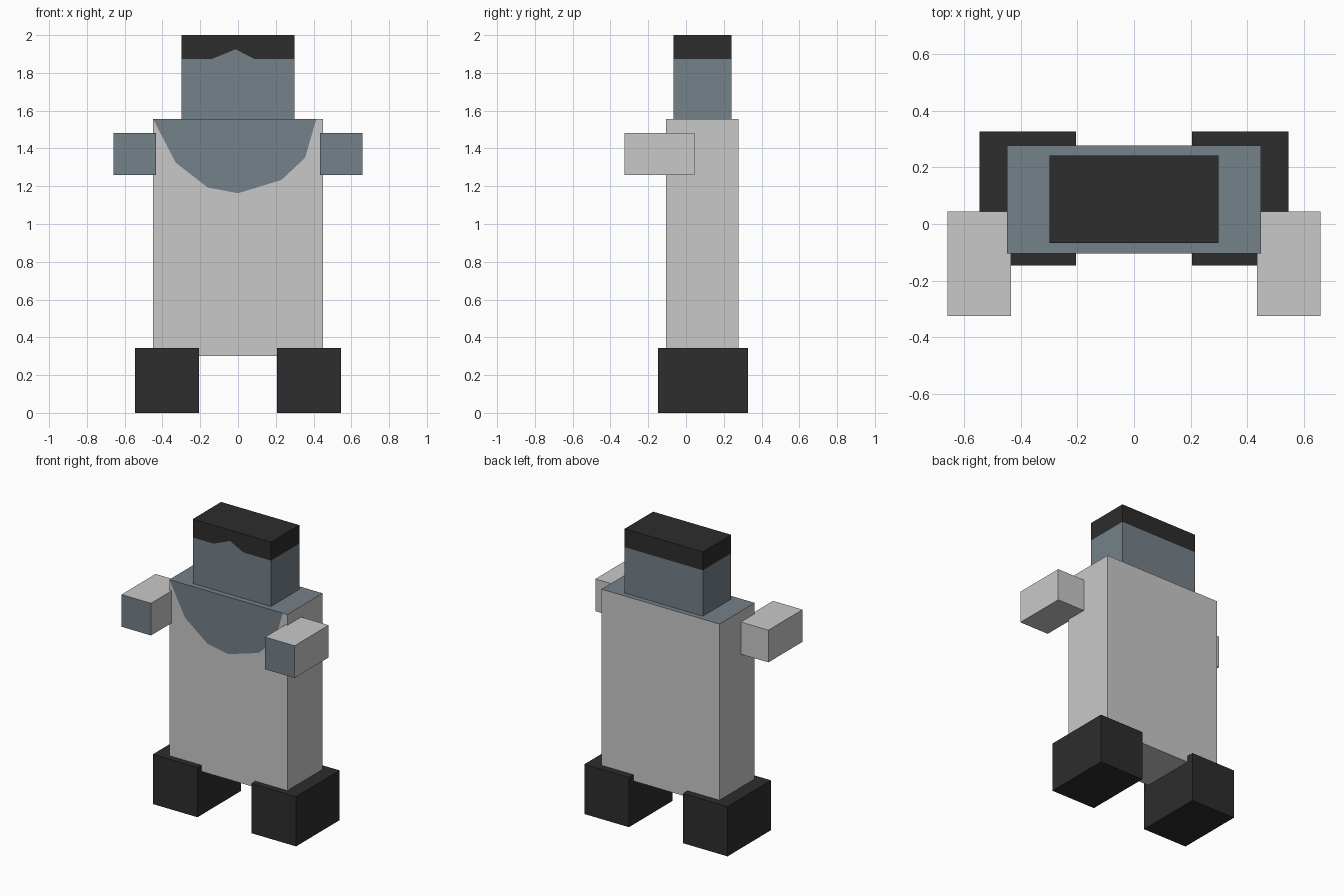
import bpy, bmesh
from mathutils import Vector

if "Cube" in bpy.data.objects:
    bpy.data.objects.remove(bpy.data.objects["Cube"])


def material(name, rgb):
    m = bpy.data.materials.new(name)
    m.diffuse_color = (*rgb, 1)
    m.use_nodes = True
    m.node_tree.nodes["Principled BSDF"].inputs["Base Color"].default_value = m.diffuse_color
    return m


GREY = material("light grey cloth", (0.584, 0.584, 0.584))
SKIN = material("slate blue skin", (0.178, 0.220, 0.254))
BLACK = material("charcoal", (0.026, 0.026, 0.026))


def box(lo, hi):
    """New bmesh box between two corners."""
    bm = bmesh.new()
    bmesh.ops.create_cube(bm, size=1)
    lo, hi = Vector(lo), Vector(hi)
    for v in bm.verts:
        v.co = (lo + hi) / 2 + v.co * (hi - lo)
    return bm


def finish(bm, name, mats, rule=lambda f: 0):
    """Colour faces by a rule and make the object."""
    bm.normal_update()
    for f in bm.faces:
        f.material_index = rule(f)
    me = bpy.data.meshes.new(name)
    bm.to_mesh(me)
    bm.free()
    for m in mats:
        me.materials.append(m)
    bpy.context.collection.objects.link(bpy.data.objects.new(name, me))


def front_face(bm, above=0.0):
    bm.normal_update()
    return next(f for f in bm.faces
                if f.normal.y < -0.9 and f.calc_center_median().z > above)


def vert_on_edge(face, x, z):
    """Add a vertex at x on the face's horizontal edge at height z."""
    for e in face.edges:
        a, b = e.verts
        if abs(a.co.z - z) < 1e-4 and abs(b.co.z - z) < 1e-4 \
                and min(a.co.x, b.co.x) < x < max(a.co.x, b.co.x):
            _, v = bmesh.utils.edge_split(e, a, 0.5)
            v.co.x = x
            return v


# Body with the neckline cut into the front face
FY, TOP = -0.105, 1.557
bm = box((-0.45, FY, 0.30), (0.45, 0.278, TOP))
face = front_face(bm)
right = vert_on_edge(face, 0.415, TOP)
left = min((v for v in face.verts if v.co.z > 1), key=lambda v: v.co.x)
neckline = [(-0.33, 1.325), (-0.16, 1.193), (0, 1.163), (0.23, 1.233), (0.355, 1.35)]
bmesh.utils.face_split(face, left, right, coords=[(x, FY, z) for x, z in neckline])
finish(bm, "body", [GREY, SKIN], lambda f: int(min(v.co.z for v in f.verts) > 1))

# Head with a hair band and a notch in the hairline
HY, HAIR = -0.067, 1.873
bm = box((-0.298, HY, TOP), (0.298, 0.242, 2.0))
bmesh.ops.bisect_plane(bm, geom=bm.verts[:] + bm.edges[:] + bm.faces[:],
                       plane_co=(0, 0, HAIR), plane_no=(0, 0, 1))
face = front_face(bm, HAIR)
a = vert_on_edge(face, -0.14, HAIR)
b = vert_on_edge(face, 0.087, HAIR)
bmesh.utils.face_split(face, a, b, coords=[(-0.013, HY, 1.925)])
finish(bm, "head", [SKIN, BLACK],
       lambda f: int(min(v.co.z for v in f.verts) > HAIR - 0.01
                     and max(v.co.z for v in f.verts) > 1.95))

# Arms with skin-coloured front ends, and feet
for side, s in (("left", -1), ("right", 1)):
    xs = sorted((s * 0.435, s * 0.66))
    bm = box((xs[0], -0.326, 1.26), (xs[1], 0.045, 1.482))
    finish(bm, side + "_arm", [GREY, SKIN], lambda f: int(f.normal.y < -0.9))
    xs = sorted((s * 0.206, s * 0.546))
    bm = box((xs[0], -0.147, 0), (xs[1], 0.327, 0.343))
    finish(bm, side + "_foot", [BLACK])
